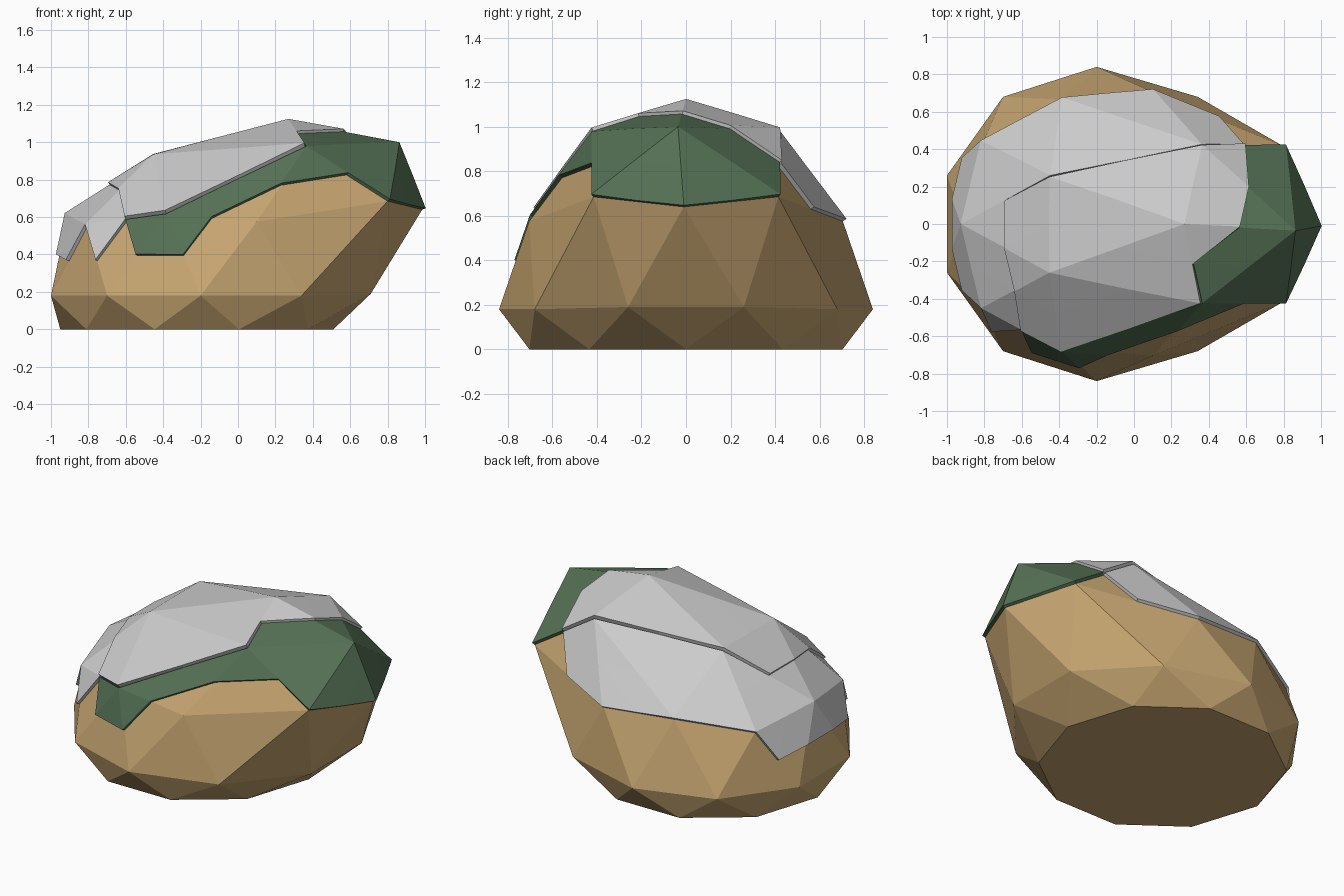
import bpy, bmesh
from math import atan2, degrees, radians, cos, sin

if "Cube" in bpy.data.objects:
    bpy.data.objects.remove(bpy.data.objects["Cube"])

# Target points for the rings of an icosphere, keyed by angle; the +y half is mirrored
EQUATOR = {18: (.71, .26, .19), 54: (.34, .68, .18), 90: (-.2, .84, .18),
           126: (-.7, .68, .18), 162: (-1, .26, .18)}
SHOULDER = {0: (.985, -.01, .64), 36: (.80, .415, .685), 72: (.10, .705, .575),
            108: (-.38, .665, .61), 144: (-.805, .44, .55), 180: (-.91, 0, .61)}
CROWN = {0: (.85, -.035, .985), 72: (.36, .41, .965), 144: (-.44, .25, .905)}
PEAK = (.27, 0, 1.09)


def material(name, rgb):
    m = bpy.data.materials.new(name)
    m.diffuse_color = (*rgb, 1)
    m.use_nodes = True
    m.node_tree.nodes["Principled BSDF"].inputs["Base Color"].default_value = m.diffuse_color
    return m


def place(co):
    """Move one icosphere vertex onto the boulder shape."""
    x, y, z = co
    ang = degrees(atan2(y, x))
    key = min(180, int(round(abs(ang) / 18)) * 18)
    if z > .95:
        return PEAK
    if z < -.3:                                   # flat underside
        r = 0 if z < -.95 else .4 if z < -.7 else 1
        a = radians(ang)
        return (-.22 + .73 * r * cos(a), .74 * r * sin(a), 0)
    ring = CROWN if z > .7 else SHOULDER if z > .3 else EQUATOR
    px, py, pz = ring[key]
    return (px, -py if y < 0 and 0 < key < 180 else py, pz)


def boulder():
    bm = bmesh.new()
    bmesh.ops.create_icosphere(bm, subdivisions=2, radius=1)
    for v in bm.verts:
        v.co = place(v.co)
    bmesh.ops.subdivide_edges(bm, edges=bm.edges[:], cuts=1, use_grid_fill=True)
    bmesh.ops.recalc_face_normals(bm, faces=bm.faces[:])
    return bm


def inside(p, loop):
    hit = False
    for (ax, ay), (bx, by) in zip(loop, loop[1:] + loop[:1]):
        if (ay > p.y) != (by > p.y) and p.x < ax + (p.y - ay) * (bx - ax) / (by - ay):
            hit = not hit
    return hit


def finish(bm, name, mat=None):
    mesh = bpy.data.meshes.new(name)
    bm.to_mesh(mesh)
    bm.free()
    ob = bpy.data.objects.new(name, mesh)
    bpy.context.collection.objects.link(ob)
    if mat:
        mesh.materials.append(mat)
    return ob


def layer(name, loop, thickness, mat=None):
    """Thick shell over the upward boulder faces inside a plan-view outline."""
    bm = boulder()
    drop = [f for f in bm.faces
            if f.normal.z < .02 or not inside(f.calc_center_median(), loop)]
    bmesh.ops.delete(bm, geom=drop, context='FACES')
    ob = finish(bm, name, mat)
    mod = ob.modifiers.new("thickness", 'SOLIDIFY')
    mod.thickness, mod.offset = thickness, 1
    return ob


# Boulder
finish(boulder(), "boulder", material("stone", (.57, .38, .165)))

# Moss over the right end and along the front
layer("moss", [(-.59, -.552), (-.54, -.672), (-.29, -.752), (-.14, -.685), (.23, -.557),
               (.58, -.412), (.80, -.415), (.985, -.01), (.80, .415), (.58, .412),
               (.605, .188), (.56, -.017), (.315, -.205), (.36, -.41), (-.38, -.665)],
      .02, material("moss_green", (.09, .165, .09)))

# Thick slab over the top and front
layer("top_slab", [(-.59, -.552), (-.38, -.665), (.36, -.41), (.315, -.205), (.56, -.017),
                   (.605, .188), (.58, .412), (.36, .41), (-.44, .25), (-.675, .125),
                   (-.675, -.125), (-.622, -.345)], .035)

# Thinner slab over the back and left end
layer("back_slab", [(.58, .412), (.45, .56), (.10, .705), (-.38, .665), (-.805, .44),
                    (-.902, .35), (-.955, .13), (-.955, -.13), (-.902, -.35), (-.805, -.44),
                    (-.752, -.56), (-.59, -.552), (-.622, -.345), (-.675, -.125),
                    (-.675, .125), (-.44, .25), (.36, .41)], .02)
